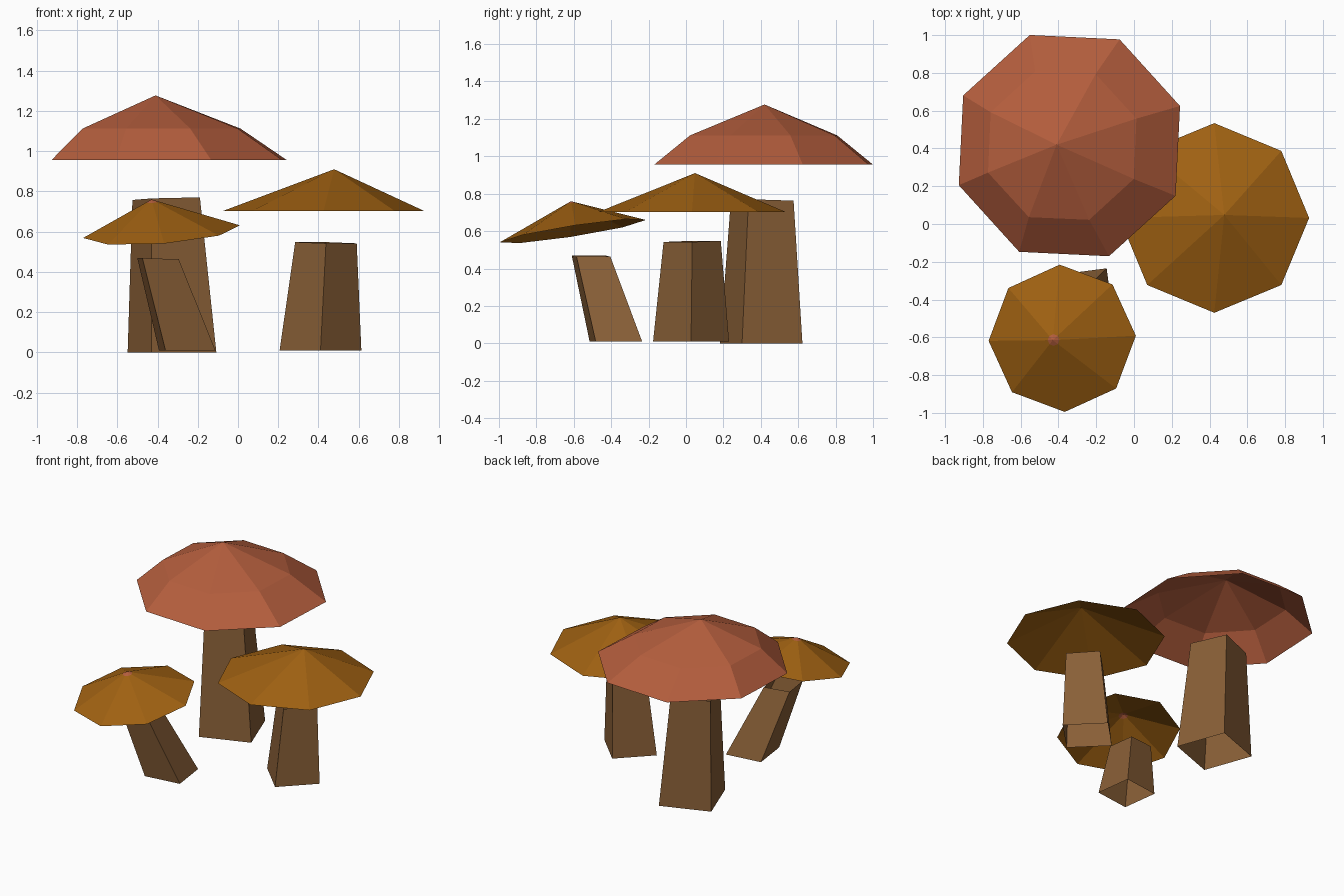
import bpy, bmesh, math

if "Cube" in bpy.data.objects:
    bpy.data.objects.remove(bpy.data.objects["Cube"])


def material(name, rgb):
    m = bpy.data.materials.new(name)
    m.diffuse_color = (*rgb, 1.0)
    m.use_nodes = True
    m.node_tree.nodes["Principled BSDF"].inputs["Base Color"].default_value = m.diffuse_color
    return m


RED = material("terracotta", (0.46, 0.112, 0.047))
MUSTARD = material("mustard", (0.35, 0.120, 0.006))
STEM = material("stem_brown", (0.25, 0.115, 0.038))


def ring(centre, radius, angle, n, slope=(0, 0)):
    """Regular polygon around centre, its plane tilted by slope (dz/dx, dz/dy)."""
    cx, cy, cz = centre
    pts = []
    for i in range(n):
        a = math.radians(angle) + 2 * math.pi * i / n
        dx, dy = radius * math.cos(a), radius * math.sin(a)
        pts.append((cx + dx, cy + dy, cz + dx * slope[0] + dy * slope[1]))
    return pts


def loft(name, rings, mats, apex=None):
    """Flat-faced open shell through the rings; a fan to the apex closes the top.
    With two materials the second one colours the fan."""
    bm = bmesh.new()
    loops = [[bm.verts.new(p) for p in r] for r in rings]
    n = len(loops[0])
    for lo, hi in zip(loops, loops[1:]):
        for i in range(n):
            j = (i + 1) % n
            bm.faces.new((lo[i], lo[j], hi[j], hi[i]))
    if apex:
        tip = bm.verts.new(apex)
        for i in range(n):
            f = bm.faces.new((loops[-1][i], loops[-1][(i + 1) % n], tip))
            f.material_index = len(mats) - 1
    me = bpy.data.meshes.new(name)
    bm.to_mesh(me)
    bm.free()
    for m in mats:
        me.materials.append(m)
    ob = bpy.data.objects.new(name, me)
    bpy.context.collection.objects.link(ob)
    return ob


# Large mushroom: two-step cap over a tapering square stem
loft("large_cap",
     [ring((-0.342, 0.415, 0.955), 0.622, 19.7, 8),
      ring((-0.380, 0.415, 1.112), 0.418, 20, 8)],
     [RED], apex=(-0.41, 0.42, 1.277))
loft("large_stem",
     [ring((-0.328, 0.402, 0.0), 0.243, 245.1, 4),
      ring((-0.357, 0.4075, 0.764), 0.183, 246.4, 4, (0.03, -0.02))],
     [STEM])

# Medium mushroom: plain shallow cone cap
loft("medium_cap", [ring((0.425, 0.032, 0.702), 0.502, 0, 8)],
     [MUSTARD], apex=(0.478, 0.048, 0.91))
loft("medium_stem",
     [ring((0.41, 0.027, 0.01), 0.203, 270, 4),
      ring((0.437, 0.033, 0.545), 0.153, 270, 4, (-0.02, 0.02))],
     [STEM])

# Small leaning mushroom: tilted cap with a tiny red tip
rim, tip, t, tilt = (-0.38, -0.605, 0.60), (-0.43, -0.615, 0.76), 0.08, (0.075, 0.155)
tip_ring = [p + (c - p) * t for p, c in zip(tip, rim)]
loft("small_cap",
     [ring(rim, 0.39, 2, 8, tilt), ring(tip_ring, 0.39 * t, 2, 8, tilt)],
     [MUSTARD, RED], apex=tip)
loft("small_stem",
     [ring((-0.2525, -0.375, 0.01), 0.177, 232.5, 4),
      ring((-0.3975, -0.5075, 0.466), 0.129, 233, 4, (-0.03, 0))],
     [STEM])
